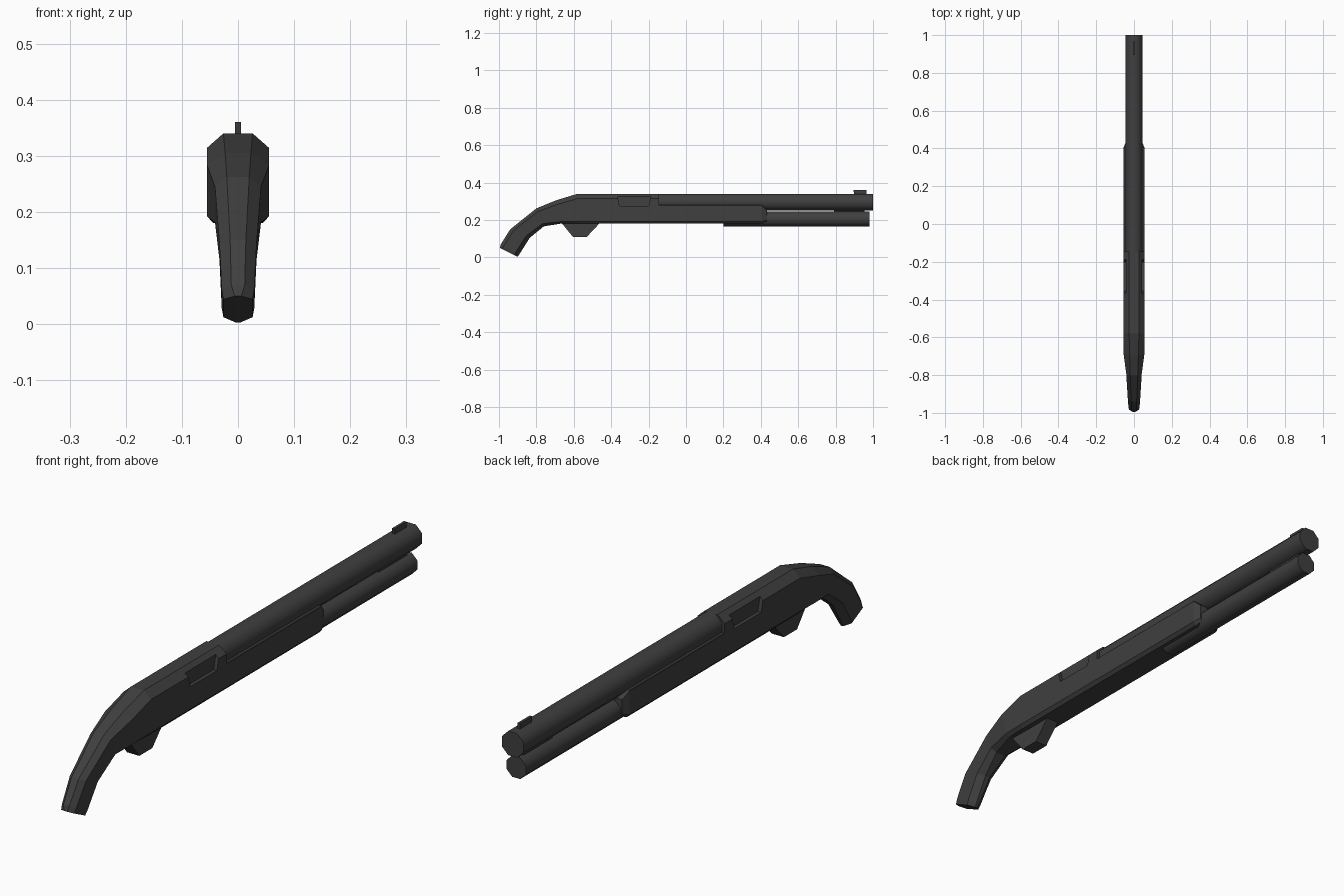
import bpy, bmesh, math

if "Cube" in bpy.data.objects:
    bpy.data.objects.remove(bpy.data.objects["Cube"])

gunmetal = bpy.data.materials.new("dark_gunmetal")
gunmetal.diffuse_color = (0.05, 0.05, 0.05, 1)
gunmetal.use_nodes = True
gunmetal.node_tree.nodes["Principled BSDF"].inputs["Base Color"].default_value = gunmetal.diffuse_color


def make(name, bm, smooth=False):
    bmesh.ops.recalc_face_normals(bm, faces=bm.faces)
    me = bpy.data.meshes.new(name)
    bm.to_mesh(me)
    bm.free()
    me.materials.append(gunmetal)
    ob = bpy.data.objects.new(name, me)
    bpy.context.collection.objects.link(ob)
    if smooth:
        bpy.ops.object.select_all(action='DESELECT')
        ob.select_set(True)
        bpy.context.view_layer.objects.active = ob
        bpy.ops.object.shade_smooth_by_angle(angle=math.radians(50))
    return ob


def loft(name, rings):
    bm = bmesh.new()
    vs = [[bm.verts.new(p) for p in r] for r in rings]
    for a, b in zip(vs, vs[1:]):
        for i in range(len(a)):
            j = (i + 1) % len(a)
            bm.faces.new((a[i], a[j], b[j], b[i]))
    bm.faces.new(vs[0])
    bm.faces.new(vs[-1])
    return make(name, bm)


def section(top, bot, w, tw, bw, ft=0.16, fb=0.08):
    # chamfered eight-sided slice between a top and a bottom (y, z) point
    half = [(tw, 0), (w, ft), (w, 1 - fb), (bw, 1)]
    pts = half + [(-x, f) for x, f in reversed(half)]
    return [(x, top[0] + (bot[0] - top[0]) * f, top[1] + (bot[1] - top[1]) * f)
            for x, f in pts]


def prism(name, profile, x0, x1):
    return loft(name, [[(x, y, z) for y, z in profile] for x in (x0, x1)])


def tube(name, y0, y1, z, apothem):
    r = apothem / math.cos(math.pi / 8)
    rings = [[(r * math.cos(math.pi / 8 + k * math.pi / 4), y,
               z + r * math.sin(math.pi / 8 + k * math.pi / 4)) for k in range(8)]
             for y in (y0, y1)]
    ob = loft(name, rings)
    bpy.ops.object.select_all(action='DESELECT')
    ob.select_set(True)
    bpy.context.view_layer.objects.active = ob
    bpy.ops.object.shade_smooth_by_angle(angle=math.radians(50))
    return ob


# curved grip running into the receiver
body = loft("grip_and_receiver", [
    section((-0.995, 0.05), (-0.90, 0.003), 0.026, 0.006, 0.004, 0.12, 0.2),
    section((-0.99, 0.07), (-0.89, 0.018), 0.029, 0.012, 0.006, 0.16, 0.2),
    section((-0.94, 0.15), (-0.835, 0.105), 0.033, 0.014, 0.010, 0.16, 0.2),
    section((-0.80, 0.262), (-0.76, 0.166), 0.041, 0.020, 0.020, 0.18, 0.16),
    section((-0.695, 0.305), (-0.66, 0.182), 0.055, 0.023, 0.040, 0.18, 0.08),
    section((-0.58, 0.34), (-0.58, 0.18), 0.055, 0.026, 0.044),
    section((-0.145, 0.34), (-0.145, 0.18), 0.055, 0.026, 0.044),
])

# recessed ports on both sides
port = [(-0.375, 0.36), (-0.355, 0.275), (-0.20, 0.275), (-0.18, 0.36)]
for side, s in (("right", 1), ("left", -1)):
    cut = prism("port_cutter_" + side, port, s * 0.042, s * 0.09)
    cut.hide_render = True
    cut.hide_viewport = True
    m = body.modifiers.new("port_" + side, 'BOOLEAN')
    m.operation = 'DIFFERENCE'
    m.solver = 'EXACT'
    m.object = cut

# fore end under the barrel
loft("fore_end", [
    section((-0.15, 0.28), (-0.15, 0.18), 0.055, 0.053, 0.044, 0.02, 0.12),
    section((0.405, 0.28), (0.405, 0.18), 0.055, 0.053, 0.044, 0.02, 0.12),
    section((0.432, 0.255), (0.432, 0.192), 0.044, 0.042, 0.036, 0.03, 0.12),
])

# barrel and lower tube
tube("barrel", -0.16, 1.0, 0.296, 0.044)
tube("lower_tube", 0.20, 0.98, 0.205, 0.039)

# trigger guard
prism("trigger_guard", [(-0.67, 0.19), (-0.605, 0.11), (-0.53, 0.11), (-0.455, 0.19)],
      -0.025, 0.025)

# front sight and barrel bridge
prism("front_sight", [(0.90, 0.33), (0.895, 0.36), (0.965, 0.36), (0.965, 0.33)],
      -0.005, 0.005)
prism("barrel_bridge", [(0.79, 0.235), (0.79, 0.26), (0.955, 0.26), (0.955, 0.235)],
      -0.014, 0.014)
